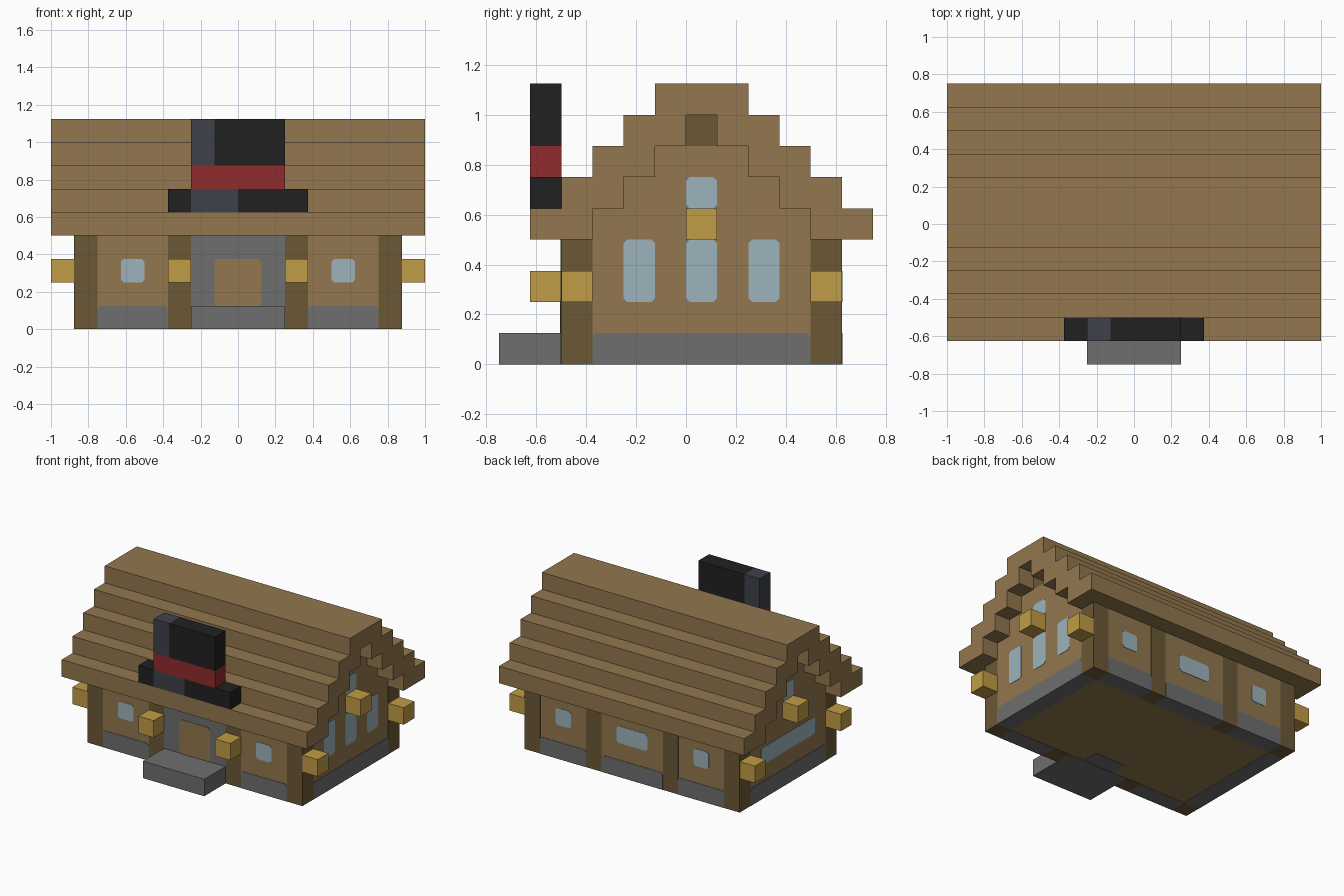
import bpy
import bmesh
from mathutils import Vector

cube = bpy.data.objects.get("Cube")
if cube:
    bpy.data.objects.remove(cube, do_unlink=True)

U = 0.125                      # one block
WALL_X, FRONT_Y, BACK_Y = 7 * U, -4 * U, 5 * U
MID_Y = U / 2                  # roof ridge line
LIFT = 0.003                   # how far painted plates stand proud


def material(name, rgb):
    def linear(c):
        c /= 255
        return c / 12.92 if c < 0.04 else ((c + 0.055) / 1.055) ** 2.4
    color = [linear(c) for c in rgb] + [1]
    m = bpy.data.materials.new(name)
    m.use_nodes = True
    m.diffuse_color = color
    bsdf = next(n for n in m.node_tree.nodes if n.type == 'BSDF_PRINCIPLED')
    bsdf.inputs["Base Color"].default_value = color
    bsdf.inputs["Roughness"].default_value = 0.9
    return m


PLANK = material("plank_brown", (146, 119, 78))
LOG = material("dark_log", (107, 88, 53))
STONE = material("stone_grey", (110, 110, 110))
GLASS = material("pale_glass", (157, 180, 188))
LAMP = material("lantern_yellow", (192, 156, 70))
RED = material("band_red", (145, 43, 45))
BLACK = material("black", (33, 33, 33))
SLATE = material("slate", (61, 65, 73))


def extrude(name, points, direction, mat):
    """Sweep a flat outline along a direction."""
    bm = bmesh.new()
    face = bm.faces.new([bm.verts.new(p) for p in points])
    swept = bmesh.ops.extrude_face_region(bm, geom=[face])["geom"]
    moved = [g for g in swept if isinstance(g, bmesh.types.BMVert)]
    bmesh.ops.translate(bm, verts=moved, vec=Vector(direction))
    bmesh.ops.recalc_face_normals(bm, faces=bm.faces)
    mesh = bpy.data.meshes.new(name)
    bm.to_mesh(mesh)
    bm.free()
    mesh.materials.append(mat)
    obj = bpy.data.objects.new(name, mesh)
    bpy.context.collection.objects.link(obj)
    return obj


def box(name, x, y, z, mat):
    base = [(x[0], y[0], z[0]), (x[1], y[0], z[0]), (x[1], y[1], z[0]), (x[0], y[1], z[0])]
    return extrude(name, base, (0, 0, z[1] - z[0]), mat)


def blocks(name, x, y, z, mat):
    """Box measured in whole blocks."""
    return box(name, *[[v * U for v in span] for span in (x, y, z)], mat)


def panel(name, side, u, z, mat, cut=0.015, cut_bottom=True, depth=0.005):
    """Plate on a wall with clipped corners; u and z are in blocks."""
    (a, b), (lo, hi) = [v * U for v in u], [v * U for v in z]
    low = [(a, lo + cut), (a + cut, lo), (b - cut, lo), (b, lo + cut)]
    if not cut_bottom:
        low = [(a, lo), (b, lo)]
    outline = low + [(b, hi - cut), (b - cut, hi), (a + cut, hi), (a, hi - cut)]
    if side in ("front", "back"):
        sign = -1 if side == "front" else 1
        plane = (FRONT_Y if side == "front" else BACK_Y) + sign * LIFT
        return extrude(name, [(p, plane, q) for p, q in outline], (0, -sign * depth, 0), mat)
    sign = 1 if side == "left" else -1
    plane = sign * (WALL_X + LIFT)
    return extrude(name, [(plane, p, q) for p, q in outline], (-sign * depth, 0, 0), mat)


def stairs(half, steps):
    """Rising half of a stepped outline in (y, z), starting under the eaves."""
    pts = []
    for k in range(steps):
        y = MID_Y - (half - k) * U
        pts += [(y, (4 + k) * U), (y, (5 + k) * U)]
    return pts


def mirrored(pts):
    return [(2 * MID_Y - y, z) for y, z in reversed(pts)]


# stepped roof shell
outer, inner = stairs(5.5, 5), stairs(3.5, 4)
shell = outer + mirrored(outer) + list(reversed(mirrored(inner))) + list(reversed(inner))
extrude("roof", [(-1, y, z) for y, z in shell], (2, 0, 0), PLANK)

# walls with stepped gables
gable = stairs(3.5, 3)
body = [(FRONT_Y, LIFT), (FRONT_Y, 4 * U)] + gable + mirrored(gable)
body += [(BACK_Y, 4 * U), (BACK_Y, LIFT)]
extrude("walls", [(-WALL_X, y, z) for y, z in body], (2 * WALL_X, 0, 0), PLANK)
blocks("ridge_beam", (-7, 7), (0, 1), (7, 8), LOG)

# log posts along front and back
e = 0.0015
for x in (-7, -3, 2, 6):
    x0 = x * U - (e if x == -7 else 0)
    x1 = (x + 1) * U + (e if x == 6 else 0)
    box("front_post", (x0, x1), (FRONT_Y - e, FRONT_Y + U), (0, 4 * U), LOG)
    box("back_post", (x0, x1), (BACK_Y - U, BACK_Y + e), (0, 4 * U), LOG)

# stone footing between the posts
for side in ("front", "back"):
    for bay in ((-6, -3), (-2, 2), (3, 6)):
        panel(side + "_footing", side, bay, (0, 1), STONE, cut_bottom=False, depth=U)
for side in ("left", "right"):
    panel(side + "_footing", side, (-3, 4), (0, 1), STONE, cut_bottom=False, depth=U)

# entrance
blocks("front_step", (-2, 2), (-6, -4), (0, 1), STONE)
blocks("entrance_floor", (-1, 1), (-3, -2), (0, 0.04), STONE)
panel("door_surround", "front", (-2, 2), (1, 4), STONE, cut=0.001, cut_bottom=False)
door = panel("door", "front", (-1, 1), (1, 3), PLANK, cut_bottom=False)
door.location.y = -LIFT

# windows
for side in ("front", "back"):
    for x in (-5, 4):
        panel(side + "_window", side, (x, x + 1), (2, 3), GLASS)
panel("back_middle_window", "back", (-1, 1), (2, 3), GLASS)
for y in (-2, 0, 2):
    panel("left_window", "left", (y, y + 1), (2, 4), GLASS)
panel("right_window", "right", (-2, 3), (2, 3), GLASS)
for side in ("left", "right"):
    panel(side + "_gable_window", side, (0, 1), (5, 6), GLASS)

# lanterns
for x in (-3, 2):
    blocks("front_lantern", (x, x + 1), (-5, -4), (2, 3), LAMP)
for x, side in ((7, "left"), (-8, "right")):
    for y, z in ((-4, 2), (4, 2), (0, 4)):
        blocks(side + "_lantern", (x, x + 1), (y, y + 1), (z, z + 1), LAMP)

# top hat standing on the front eave
hat_y = (-5, -4)
blocks("hat_brim_right", (-3, -2), hat_y, (5, 6), BLACK)
blocks("hat_brim_shine", (-2, 0), hat_y, (5, 6), SLATE)
blocks("hat_brim_left", (0, 3), hat_y, (5, 6), BLACK)
blocks("hat_band", (-2, 2), hat_y, (6, 7), RED)
blocks("hat_crown_shine", (-2, -1), hat_y, (7, 9), SLATE)
blocks("hat_crown", (-1, 2), hat_y, (7, 9), BLACK)
